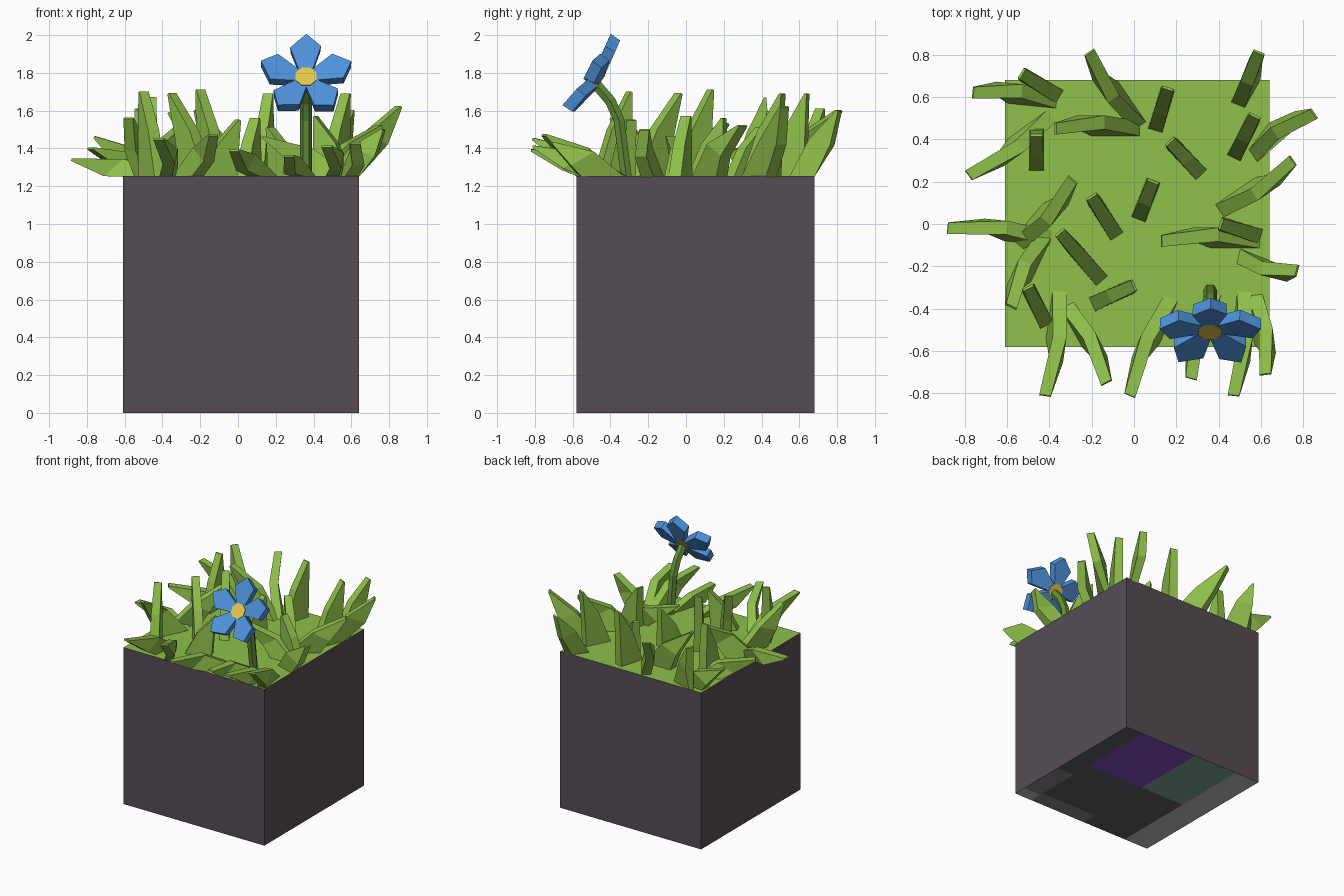
import bpy, bmesh, math, random
from mathutils import Vector, Matrix

if "Cube" in bpy.data.objects:
    bpy.data.objects.remove(bpy.data.objects["Cube"])

random.seed(4)
X0, X1, Y0, Y1, TOP = -0.61, 0.64, -0.58, 0.68, 1.255


def material(name, *rgb):
    m = bpy.data.materials.new(name)
    m.diffuse_color = (*[(c / 255) ** 2.2 for c in rgb], 1)
    m.use_nodes = True
    m.node_tree.nodes["Principled BSDF"].inputs["Base Color"].default_value = m.diffuse_color
    return m


SOIL = material("grey_purple", 86, 78, 85)
GRASS = material("grass_green", 142, 190, 76)
STEM = material("stem_green", 100, 140, 58)
BLUE = material("petal_blue", 80, 145, 218)
YELLOW = material("centre_yellow", 226, 200, 76)
UNDER = [material("under_slate", 88, 91, 94), material("under_purple", 130, 74, 188),
         material("under_teal", 122, 158, 148), material("under_grey", 186, 186, 186),
         material("under_charcoal", 130, 130, 130)]


def make(name, verts, faces, mats, indices=None):
    me = bpy.data.meshes.new(name)
    me.from_pydata([tuple(v) for v in verts], [], faces)
    for m in mats:
        me.materials.append(m)
    if indices:
        for p, i in zip(me.polygons, indices):
            p.material_index = i
    ob = bpy.data.objects.new(name, me)
    bpy.context.collection.objects.link(ob)
    return ob


def loft(rings):
    """Skin a list of equal vertex rings, with capped ends."""
    n = len(rings[0])
    verts = [v for r in rings for v in r]
    faces = [(k * n + i, k * n + (i + 1) % n, (k + 1) * n + (i + 1) % n, (k + 1) * n + i)
             for k in range(len(rings) - 1) for i in range(n)]
    faces += [tuple(range(n)), tuple(len(verts) - n + i for i in range(n))]
    return verts, faces


def fix_normals(ob):
    bm = bmesh.new()
    bm.from_mesh(ob.data)
    bmesh.ops.recalc_face_normals(bm, faces=bm.faces)
    bm.to_mesh(ob.data)
    bm.free()
    return ob


# Block: plain sides and green top
c = [(X0, Y0), (X1, Y0), (X1, Y1), (X0, Y1)]
make("block", [(x, y, 0) for x, y in c] + [(x, y, TOP) for x, y in c],
     [(i, (i + 1) % 4, (i + 1) % 4 + 4, i + 4) for i in range(4)] + [(4, 5, 6, 7)],
     [SOIL, GRASS], [0, 0, 0, 0, 1])

# Underside patches: u runs from right to left, v from back to front, then colour
patches = [(0, .12, 0, .62, 0), (0, .12, .62, .92, 4), (0, .12, .92, 1, 3),
           (.12, .52, 0, .48, 1), (.12, .52, .48, .9, 0), (.12, .52, .9, 1, 4),
           (.52, .83, 0, .48, 2), (.52, .83, .48, 1, 0), (.83, 1, 0, 1, 3)]
uv, uf = [], []
for u0, u1, v0, v1, k in patches:
    uf.append(tuple(range(len(uv), len(uv) + 4)))
    for u, v in ((u0, v0), (u0, v1), (u1, v1), (u1, v0)):
        uv.append((X1 + (X0 - X1) * u, Y1 + (Y0 - Y1) * v, 0))
ob = make("underside", uv, uf, UNDER, [p[4] for p in patches])
if ob.data.polygons[0].normal.z > 0:
    ob.data.flip_normals()


# Grass blades: bent wedges leaning from a wide base to a thin, straight-cut tip
def blade(tx, ty, tz, bx, by, kink, base_w):
    b, t = Vector((bx, by, TOP - 0.005)), Vector((tx, ty, tz))
    d = Vector((tx - bx, ty - by, 0)).normalized()
    side = Vector((-d.y, d.x, 0))
    b += d * base_w * 0.5
    m = b.lerp(t, 0.42) + side * kink
    m.z = TOP + (tz - TOP) * 0.52
    rise = (t - m).normalized()
    across = side.cross(rise).normalized()
    if across.dot(d) < 0:
        across = -across
    rings = []
    for p, ax, w, th in ((b, d, base_w, .07), (m, (d + across).normalized(), base_w * .62, .065),
                         (t, across, .012, .055)):
        a, s = ax * w / 2, side * th / 2
        rings.append([p - a - s, p + a - s, p + a + s, p - a + s])
    for v in rings[0]:  # keep the roots on the block
        v.x, v.y = min(max(v.x, X0), X1), min(max(v.y, Y0), Y1)
    return loft(rings)


# tip x, y, z, base x, y
leaning = [(-.76, .62, 1.46, -.36, .58), (-.21, .81, 1.60, .03, .46), (-.37, .45, 1.59, .03, .45),
           (-.78, .23, 1.40, -.38, .52), (.85, .52, 1.62, .56, .32), (.75, .30, 1.52, .40, .06),
           (-.88, -.02, 1.34, -.38, -.07), (-.29, .21, 1.53, -.55, -.10),
           (-.58, -.39, 1.56, -.42, -.05), (-.42, -.81, 1.45, -.35, -.31),
           (-.13, -.75, 1.47, -.32, -.38), (-.02, -.81, 1.39, .18, -.34),
           (.27, -.73, 1.36, .38, -.32), (.47, -.81, 1.41, .52, -.31),
           (.62, -.71, 1.43, .57, -.33), (.77, -.22, 1.50, .49, -.15), (.13, -.08, 1.46, .60, -.08)]
upright = [(-.53, .71, 1.61, -.35, .60), (-.46, .42, 1.67, -.46, .25), (.16, .64, 1.69, .10, .44),
           (.17, .39, 1.51, .32, .23), (.59, .81, 1.60, .49, .56), (.57, .51, 1.69, .47, .31),
           (.09, .20, 1.56, .02, .02), (-.20, .13, 1.71, -.08, -.06),
           (-.35, -.04, 1.69, -.15, -.27), (-.50, -.30, 1.70, -.41, -.48),
           (0, -.29, 1.55, -.20, -.38), (.41, 0, 1.57, .60, -.06)]
for i, row in enumerate(leaning):
    fix_normals(make(f"grass_blade_leaning_{i}", *blade(*row, random.choice((-.03, .03)), .23), [GRASS]))
for i, row in enumerate(upright):
    fix_normals(make(f"grass_blade_upright_{i}", *blade(*row, 0, .2), [GRASS]))

# Flower stem: six-sided, bending forward
path = [(-.315, 1.245, 0), (-.355, 1.55, .2), (-.40, 1.65, .6), (-.48, 1.745, .95)]
rings = []
for y, z, tilt in path:
    rot = Matrix.Rotation(tilt, 3, 'X')
    rings.append([Vector((.36, y, z)) + rot @ Vector((.033 * math.cos(a), .033 * math.sin(a), 0))
                  for a in [math.tau * k / 6 for k in range(6)]])
fix_normals(make("flower_stem", *loft(rings), [STEM]))

# Flower head frame: local z is the direction the flower looks, local y points up the petal plane
centre = Vector((.36, -.49, 1.765))
up = Vector((0, .56, .83)).normalized()
out = Vector((0, -up.z, up.y))
frame = Matrix((Vector((1, 0, 0)), up, out)).transposed()

# Five pointed petals, slightly cupped
outline = [(-.03, .03), (.03, .03), (.088, .19), (.01, .265), (-.082, .185)]
for k in range(5):
    turn = Matrix.Rotation(math.tau * k / 5 + .03, 3, 'Z') @ Matrix.Rotation(math.radians(10), 3, 'X')
    rings = [[centre + frame @ (turn @ Vector((x * s, .03 + (y - .03) * s, h))) for x, y in outline]
             for h, s in ((-.045, .92), (.015, .97))]
    fix_normals(make(f"petal_{k}", *loft(rings), [BLUE]))

# Eight-sided yellow centre
rings = [[centre + frame @ Vector((r * math.cos(a), r * math.sin(a), h))
          for a in [math.tau * (k + .5) / 8 for k in range(8)]] for h, r in ((-.04, .06), (.03, .06))]
fix_normals(make("flower_centre", *loft(rings), [YELLOW]))
